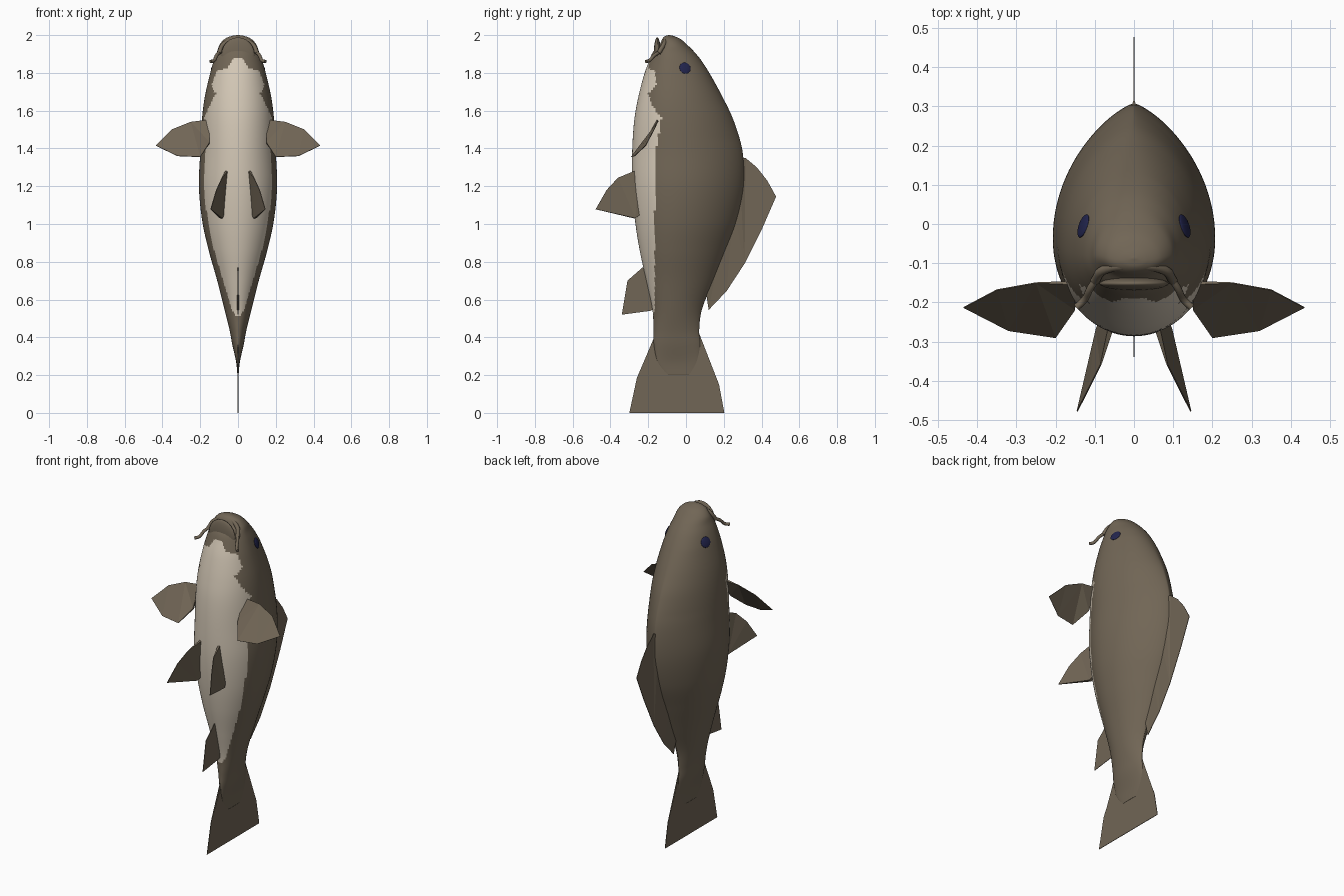
import bpy, bmesh, math
from mathutils import Vector

if "Cube" in bpy.data.objects:
    bpy.data.objects.remove(bpy.data.objects["Cube"])


def material(name, rgb):
    m = bpy.data.materials.new(name)
    m.diffuse_color = (*rgb, 1)
    m.use_nodes = True
    m.node_tree.nodes["Principled BSDF"].inputs["Base Color"].default_value = m.diffuse_color
    return m


BROWN = material("olive_brown", (0.165, 0.132, 0.092))
CREAM = material("belly_cream", (0.66, 0.58, 0.47))
NAVY = material("eye_navy", (0.016, 0.018, 0.075))


def finish(name, bm, mats, smooth=False):
    bmesh.ops.recalc_face_normals(bm, faces=bm.faces[:])
    for f in bm.faces:
        f.smooth = smooth
    me = bpy.data.meshes.new(name)
    bm.to_mesh(me)
    bm.free()
    for m in mats:
        me.materials.append(m)
    ob = bpy.data.objects.new(name, me)
    bpy.context.collection.objects.link(ob)
    return ob


def catmull(rows, sub):
    out = []
    for i in range(len(rows) - 1):
        p0, p1, p2, p3 = (rows[max(0, min(len(rows) - 1, i + k))] for k in (-1, 0, 1, 2))
        for s in range(sub):
            t = s / sub
            out.append([0.5 * (2 * b + (c - a) * t + (2 * a - 5 * b + 4 * c - d) * t * t
                               + (3 * b - a - 3 * c + d) * t ** 3)
                        for a, b, c, d in zip(p0, p1, p2, p3)])
    return out + [list(rows[-1])]


def lerp_table(tab, z):
    for (z0, v0), (z1, v1) in zip(tab, tab[1:]):
        if z0 <= z <= z1:
            return v0 + (v1 - v0) * (z - z0) / (z1 - z0)
    return -9


# Body stations: height, belly y, back y, half width
stations = [
    (0.20, -0.10, 0.03, 0.003), (0.27, -0.15, 0.06, 0.010), (0.36, -0.17, 0.075, 0.030),
    (0.44, -0.172, 0.07, 0.045), (0.55, -0.178, 0.085, 0.072), (0.70, -0.21, 0.145, 0.110),
    (0.86, -0.245, 0.21, 0.155), (1.02, -0.27, 0.27, 0.190), (1.20, -0.285, 0.305, 0.207),
    (1.38, -0.285, 0.30, 0.200), (1.54, -0.275, 0.255, 0.192), (1.66, -0.255, 0.20, 0.178),
    (1.78, -0.225, 0.135, 0.152), (1.86, -0.197, 0.085, 0.130), (1.91, -0.175, 0.045, 0.112),
    (1.95, -0.14, 0.005, 0.097), (1.98, -0.125, -0.03, 0.070), (1.995, -0.11, -0.065, 0.035),
    (2.0, -0.09, -0.085, 0.005)]
# Cream belly reaches back to this y at each height
belly_edge = [(0.48, -0.18), (0.55, -0.165), (1.30, -0.165), (1.42, -0.155), (1.56, -0.13),
              (1.62, -0.175), (1.69, -0.20), (1.74, -0.155), (1.81, -0.165), (1.825, -0.20),
              (1.88, -0.188)]

# Body: loft of egg-shaped rings
SEG = 96
bm = bmesh.new()
rings = []
for z, y0, y1, w in catmull(stations, 10):
    cy = y0 + 0.42 * (y1 - y0)
    p = 1.5 - 0.5 * min(1, max(0, (z - 1.45) / 0.35))
    ring = []
    for i in range(SEG):
        a = 2 * math.pi * i / SEG
        s, c = math.sin(a), math.cos(a)
        x = math.copysign(abs(s) ** (p if c > 0 else 1), s) * w
        ring.append(bm.verts.new((x, cy + c * ((y1 - cy) if c > 0 else (cy - y0)), z)))
    rings.append(ring)
for r0, r1 in zip(rings, rings[1:]):
    for i in range(SEG):
        j = (i + 1) % SEG
        bm.faces.new((r0[i], r0[j], r1[j], r1[i]))
bm.faces.new(rings[0])
bm.faces.new(rings[-1])
for f in bm.faces:
    m = f.calc_center_median()
    f.material_index = 1 if m.y < lerp_table(belly_edge, m.z) else 0
body = finish("body", bm, [BROWN, CREAM], True)


# Fins: flat outlines, thick at the root points and thin at the rim
def fin(name, pts, roots, thick=0.010, side=1):
    P = [Vector((x * side, y, z)) for x, y, z in pts]
    n = Vector()
    for a, b in zip(P, P[1:] + P[:1]):
        n += a.cross(b)
    n.normalize()
    bm = bmesh.new()
    half = [thick if i in roots else 0.0015 for i in range(len(P))]
    A = [bm.verts.new(p + n * t) for p, t in zip(P, half)]
    B = [bm.verts.new(p - n * t) for p, t in zip(P, half)]
    bm.faces.new(A)
    bm.faces.new(B[::-1])
    for i in range(len(P)):
        j = (i + 1) % len(P)
        bm.faces.new((A[i], B[i], B[j], A[j]))
    bmesh.ops.triangulate(bm, faces=[f for f in bm.faces if len(f.verts) > 4])
    return finish(name, bm, [BROWN])


def flat(yz):
    return [(0, y, z) for y, z in yz]


fin("tail_fin", flat([(-0.16, 0.42), (-0.17, 0.36), (-0.26, 0.185), (-0.30, 0), (0.203, 0),
                      (0.175, 0.15), (0.105, 0.31), (0.07, 0.42)]), (), 0.002)
fin("dorsal_fin", flat([(0.28, 1.35), (0.315, 1.35), (0.375, 1.30), (0.43, 1.23), (0.477, 1.145),
                        (0.405, 0.98), (0.31, 0.79), (0.215, 0.645), (0.12, 0.545),
                        (0.10, 0.68), (0.18, 0.86), (0.25, 1.08)]), (0, 9, 10, 11), 0.014)
fin("anal_fin", flat([(-0.19, 0.78), (-0.23, 0.77), (-0.31, 0.70), (-0.34, 0.52),
                      (-0.19, 0.54), (-0.15, 0.56)]), (0, 5))

for label, side in (("right", 1), ("left", -1)):
    fin("pelvic_fin_" + label, [(0.055, -0.25, 1.29), (0.085, -0.36, 1.245), (0.115, -0.42, 1.18),
                                (0.145, -0.478, 1.078), (0.09, -0.27, 1.03), (0.075, -0.23, 1.06)],
        (0, 4, 5), 0.008, side)
    fin("pectoral_fin_" + label, [(0.15, -0.15, 1.55), (0.25, -0.15, 1.54), (0.35, -0.168, 1.50),
                                  (0.435, -0.213, 1.415), (0.32, -0.272, 1.36),
                                  (0.20, -0.29, 1.355), (0.15, -0.215, 1.43)], (0, 6), 0.006, side)


# Rounded parts
def ellipsoid(name, loc, scale, mat, normal=None):
    bpy.ops.mesh.primitive_uv_sphere_add(segments=24, ring_count=12, location=loc)
    ob = bpy.context.object
    ob.name = name
    ob.scale = scale
    if normal:
        ob.rotation_euler = normal.to_track_quat('Z', 'Y').to_euler()
    ob.data.materials.append(mat)
    bpy.ops.object.shade_smooth()


def tube(name, pts, radius):
    cu = bpy.data.curves.new(name, 'CURVE')
    cu.dimensions = '3D'
    cu.bevel_depth = radius
    cu.bevel_resolution = 3
    cu.use_fill_caps = True
    cu.resolution_u = 6
    sp = cu.splines.new('BEZIER')
    sp.bezier_points.add(len(pts) - 1)
    for b, p in zip(sp.bezier_points, pts):
        b.co = p
        b.handle_left_type = b.handle_right_type = 'AUTO'
    cu.materials.append(BROWN)
    bpy.context.collection.objects.link(bpy.data.objects.new(name, cu))


# Mouth: protruding lower lip, arched upper lip
ellipsoid("lower_lip", (0, -0.152, 1.895), (0.088, 0.019, 0.093), BROWN)
tube("upper_lip", [(-0.10, -0.145, 1.905), (-0.078, -0.118, 1.95), (0, -0.107, 1.982),
                   (0.078, -0.118, 1.95), (0.10, -0.145, 1.905)], 0.012)

# Barbels and eyes
bpy.context.view_layer.update()
for label, s in (("right", 1), ("left", -1)):
    tube("barbel_" + label, [(0.09 * s, -0.13, 1.915), (0.112 * s, -0.165, 1.895),
                             (0.128 * s, -0.195, 1.865), (0.146 * s, -0.212, 1.86)], 0.009)
    hit, loc, nor, _ = body.ray_cast(Vector((s, -0.005, 1.825)), Vector((-s, 0, 0)))
    ellipsoid("eye_" + label, loc, (0.031, 0.031, 0.007), NAVY, nor)
